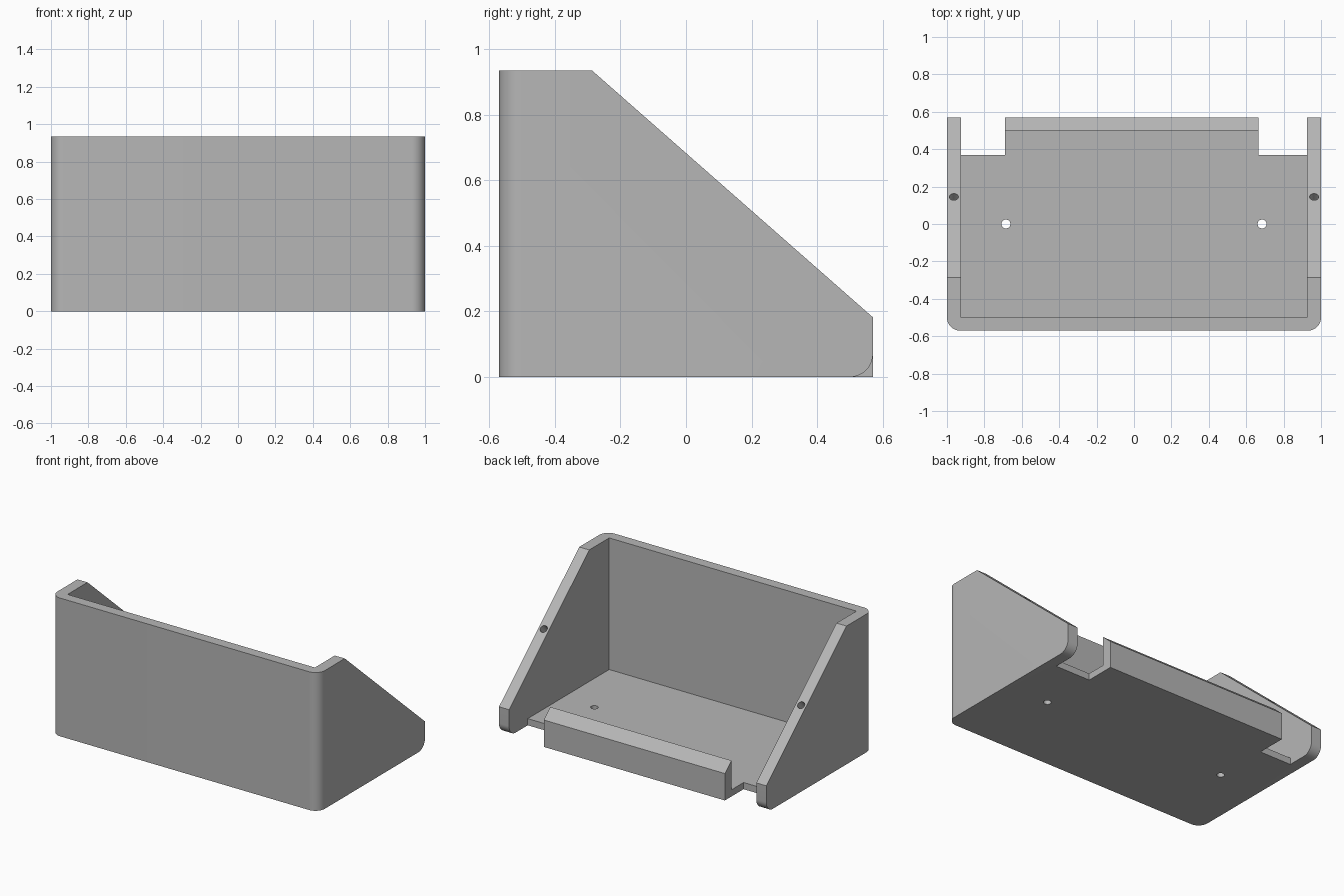
import bpy, bmesh, math
from mathutils import Vector

cube = bpy.data.objects.get("Cube")
if cube:
    bpy.data.objects.remove(cube, do_unlink=True)

grey = bpy.data.materials.new("matte grey")
grey.use_nodes = True
grey.diffuse_color = (0.47, 0.47, 0.47, 1)
grey.node_tree.nodes["Principled BSDF"].inputs["Base Color"].default_value = grey.diffuse_color

HALF_W, HALF_D, HEIGHT = 1.0, 0.57, 0.935
INNER_W, INNER_D, FLOOR = 0.925, 0.5, 0.045
RADIUS = 0.07
SLOPE_TOP = Vector((0, -0.287, HEIGHT))
SLOPE_END = Vector((0, HALF_D, 0.182))


def prism(name, points, offset):
    """Extrude a closed outline along an offset vector."""
    bm = bmesh.new()
    face = bm.faces.new([bm.verts.new(p) for p in points])
    out = bmesh.ops.extrude_face_region(bm, geom=[face])
    moved = [v for v in out["geom"] if isinstance(v, bmesh.types.BMVert)]
    bmesh.ops.translate(bm, verts=moved, vec=offset)
    bmesh.ops.recalc_face_normals(bm, faces=bm.faces)
    mesh = bpy.data.meshes.new(name)
    bm.to_mesh(mesh)
    bm.free()
    mesh.materials.append(grey)
    obj = bpy.data.objects.new(name, mesh)
    bpy.context.collection.objects.link(obj)
    return obj


def box(name, x0, x1, y0, y1, z0, z1):
    return prism(name, [(x0, y0, z0), (x1, y0, z0), (x1, y1, z0), (x0, y1, z0)], (0, 0, z1 - z0))


def arc(cx, cy, start, steps=12):
    """Quarter circle, counter-clockwise from a start angle in degrees."""
    angles = [math.radians(start + 90 * i / steps) for i in range(steps + 1)]
    return [(cx + RADIUS * math.cos(a), cy + RADIUS * math.sin(a)) for a in angles]


def drill(name, centre, axis, depth):
    """Round cutter centred on a point and running along an axis."""
    axis = axis.normalized()
    side = Vector((1, 0, 0))
    up = axis.cross(side)
    start = centre - axis * depth
    ring = [start + 0.024 * (side * math.cos(a) + up * math.sin(a))
            for a in (math.tau * i / 24 for i in range(24))]
    return prism(name, ring, axis * depth * 2)


# Outer block with rounded upright front corners
plan = (arc(-HALF_W + RADIUS, -HALF_D + RADIUS, 180) + arc(HALF_W - RADIUS, -HALF_D + RADIUS, 270)
        + [(HALF_W, HALF_D), (-HALF_W, HALF_D)])
shell = prism("bracket_shell", [(x, y, 0) for x, y in plan], (0, 0, HEIGHT))

# Pocket, leaving the floor, walls and back lip
cutters = [box("pocket_cutter", -INNER_W, INNER_W, -INNER_D, INNER_D, FLOOR, 2),
           box("right_notch_cutter", -INNER_W, -0.69, 0.37, 1, -1, 2),
           box("left_notch_cutter", 0.665, INNER_W, 0.37, 1, -1, 2)]

# Sloping cut over the side walls and lip
run = SLOPE_END - SLOPE_TOP
high, low = SLOPE_TOP - run * 0.2, SLOPE_END + run * 0.2
cutters.append(prism("slope_cutter", [p + Vector((-1.5, 0, 0)) for p in
                                      (high, low, Vector((0, low.y, 2)), Vector((0, high.y, 2)))], (3, 0, 0)))

# Rounded lower back corners of the side walls, and screw holes
normal = Vector((0, -run.z, run.y))
rounding = arc(HALF_D - RADIUS, RADIUS, 270) + [(0.7, RADIUS), (0.7, -0.1), (HALF_D - RADIUS, -0.1)]
for side, label in ((-1, "right"), (1, "left")):
    cutters.append(prism(label + "_corner_cutter", [(side * 0.85, y, z) for y, z in rounding], (side * 0.3, 0, 0)))
    cutters.append(drill(label + "_floor_hole_cutter", Vector((side * 0.685, 0, 0)), Vector((0, 0, 1)), 0.2))
    spot = SLOPE_TOP + run * ((0.145 - SLOPE_TOP.y) / run.y)
    spot.x = side * 0.963
    cutters.append(drill(label + "_wall_hole_cutter", spot, normal, 0.2))

bpy.context.view_layer.objects.active = shell
for cutter in cutters:
    mod = shell.modifiers.new(cutter.name, "BOOLEAN")
    mod.operation = "DIFFERENCE"
    mod.solver = "EXACT"
    mod.object = cutter
    bpy.ops.object.modifier_apply(modifier=mod.name)
for cutter in cutters:
    bpy.data.objects.remove(cutter, do_unlink=True)

bpy.ops.object.select_all(action="DESELECT")
shell.select_set(True)
bpy.ops.object.shade_smooth_by_angle(angle=math.radians(30))
